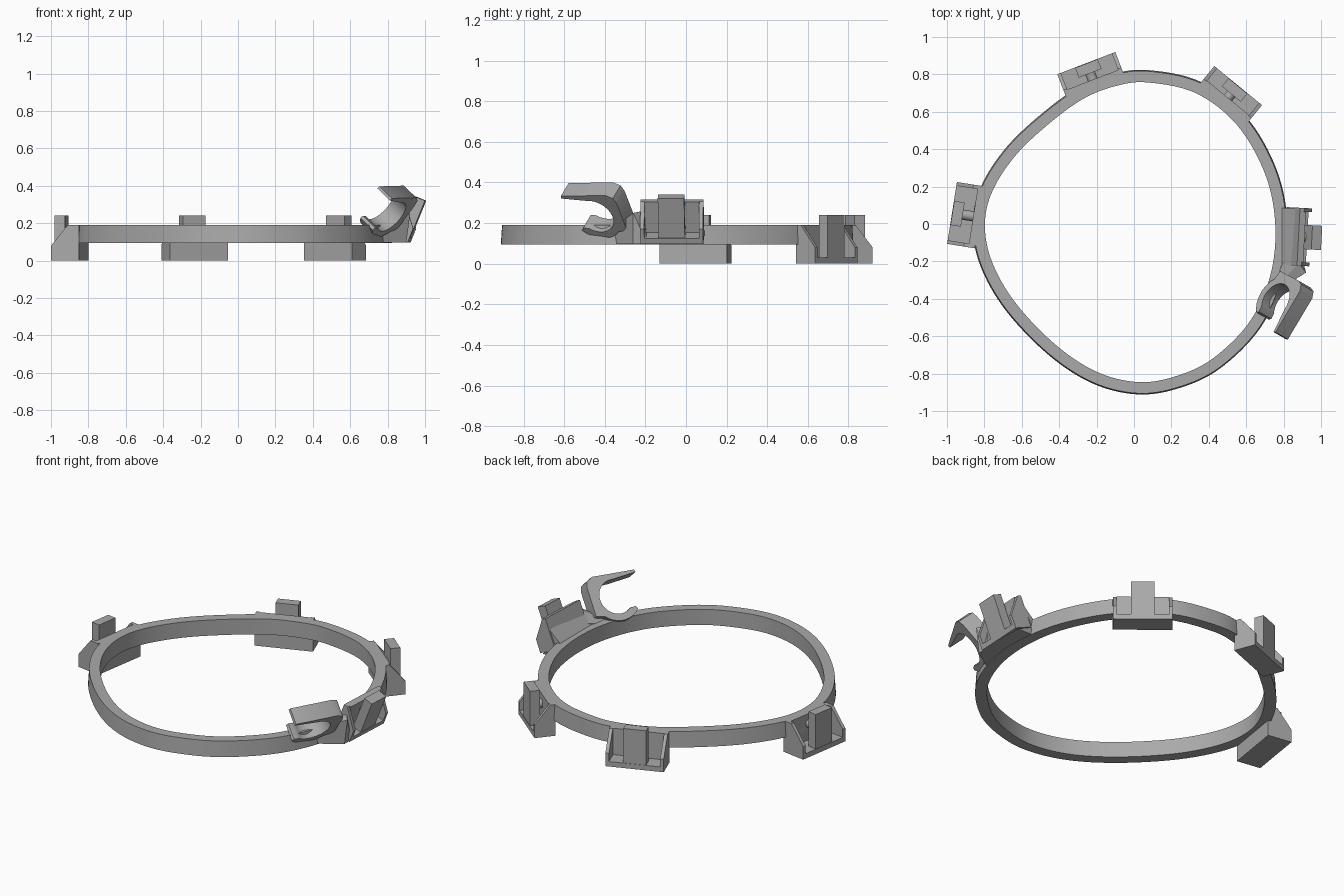
import bpy, bmesh, math
from mathutils import Vector, Matrix

cube = bpy.data.objects.get("Cube")
if cube:
    bpy.data.objects.remove(cube, do_unlink=True)

grey = bpy.data.materials.new("plain grey")
grey.use_nodes = True
grey.diffuse_color = (0.4, 0.4, 0.4, 1)
grey.node_tree.nodes["Principled BSDF"].inputs["Base Color"].default_value = (0.4, 0.4, 0.4, 1)


def finish(name, bm, smooth=False):
    bmesh.ops.recalc_face_normals(bm, faces=bm.faces)
    mesh = bpy.data.meshes.new(name)
    bm.to_mesh(mesh)
    bm.free()
    mesh.materials.append(grey)
    obj = bpy.data.objects.new(name, mesh)
    bpy.context.collection.objects.link(obj)
    if smooth:
        bpy.ops.object.select_all(action='DESELECT')
        obj.select_set(True)
        bpy.context.view_layer.objects.active = obj
        bpy.ops.object.shade_smooth_by_angle(angle=math.radians(35))
    return obj


def prism(bm, profile, low, high, frame):
    """Extrude a 2D profile along the third axis of the frame."""
    a = [bm.verts.new(frame @ Vector((p[0], p[1], low))) for p in profile]
    b = [bm.verts.new(frame @ Vector((p[0], p[1], high))) for p in profile]
    bm.faces.new(a)
    bm.faces.new(b[::-1])
    for i in range(len(a)):
        j = (i + 1) % len(a)
        bm.faces.new((a[i], b[i], b[j], a[j]))


def axes(origin, u, v, w):
    m = Matrix((u, v, w)).transposed().to_4x4()
    m.translation = origin
    return m


# Ring: smooth closed outline, offset outward for the wall
outline = [(.07, .757), (.33, .70), (.55, .53), (.70, .27), (.755, 0), (.73, -.27),
           (.62, -.52), (.42, -.72), (.22, -.815), (.02, -.845), (-.2, -.79),
           (-.42, -.645), (-.635, -.42), (-.76, -.2), (-.797, 0), (-.755, .18),
           (-.63, .37), (-.45, .54), (-.27, .67), (-.1, .737)]
pts = [Vector(p) for p in outline]
n = len(pts)
curve = []
for i in range(n):
    p0, p1, p2, p3 = (pts[(i + k - 1) % n] for k in range(4))
    for s in range(8):
        t = s / 8
        curve.append(0.5 * (2 * p1 + (p2 - p0) * t + (2 * p0 - 5 * p1 + 4 * p2 - p3) * t * t
                            + (3 * p1 - p0 - 3 * p2 + p3) * t ** 3))
bm = bmesh.new()
section = [(0, .095), (.066, .095), (.06, .19), (0, .19)]
rows = []
for i, p in enumerate(curve):
    d = (curve[(i + 1) % len(curve)] - curve[i - 1]).normalized()
    out = Vector((-d.y, d.x))
    rows.append([bm.verts.new((p.x + out.x * r, p.y + out.y * r, z)) for r, z in section])
for i, row in enumerate(rows):
    nxt = rows[(i + 1) % len(rows)]
    for k in range(4):
        m = (k + 1) % 4
        bm.faces.new((row[k], row[m], nxt[m], nxt[k]))
finish("ring", bm, True)


# Bracket: open pocket with gusset ends, upright catch plate and rod
def bracket(name, origin, angle, depth, length, tilt=0):
    frame = (Matrix.Translation(origin) @ Matrix.Rotation(math.radians(angle), 4, 'Z')
             @ Matrix.Rotation(math.radians(tilt), 4, 'Y'))
    # profile axes: outward, up; extrusion runs along the tangent
    side = frame @ axes((0, 0, 0), (1, 0, 0), (0, 0, 1), (0, -1, 0))
    h = length / 2
    bm = bmesh.new()
    gusset = [(-depth, 0), (0, 0), (0, .08), (-.09, .19), (-depth, .19)]
    for s in (-1, 1):
        prism(bm, gusset, *sorted((s * h, s * (h - .02))), side)
    tray = [(-depth, 0), (0, 0), (0, .03), (-depth + .035, .03),
            (-depth + .035, .19), (-depth, .19)]
    prism(bm, tray, -h + .02, h - .02, side)
    finish(name + "_bracket", bm)
    bm = bmesh.new()
    prism(bm, [(-.058, .02), (-.002, .02), (-.002, .24), (-.058, .24)], -.065, .065, side)
    finish(name + "_catch_plate", bm)
    bm = bmesh.new()
    rod = frame @ Matrix.Translation((-depth / 2 - .01, 0, .13)) @ Matrix.Rotation(math.pi / 2, 4, 'Y')
    bmesh.ops.create_cone(bm, cap_ends=True, segments=24, radius1=.027, radius2=.027,
                          depth=depth - .04, matrix=rod)
    finish(name + "_rod", bm, True)


bracket("right", (-.973, .059, 0), 171, .15, .335)
bracket("back_right", (-.255, .86, 0), 111, .13, .332)
bracket("back_left", (.557, .74, 0), 50.7, .12, .33)
bracket("left_tilted", (.915, -.07, .097), -3, .115, .31, 22)

# Wedge joining the tilted bracket to the ring
bm = bmesh.new()
wedge = [(.77, .097), (.908, .097), (.808, .142), (.86, .255), (.79, .19)]
prism(bm, wedge, -.085, .22, axes((0, 0, 0), (1, 0, 0), (0, 0, 1), (0, -1, 0)))
finish("tilted_bracket_wedge", bm)

# Hook: C-shaped clip leaning outward and opening forward
lean = math.radians(40)
u = Vector((-.5, -.866, 0))
h = Vector((.866, -.5, 0))
v = h * math.sin(lean) + Vector((0, 0, math.cos(lean)))
centre = Vector((.79, -.43, .265))
hook_frame = axes(centre, u, v, u.cross(v))


def arc(radius, start, end, steps):
    for i in range(steps + 1):
        a = math.radians(start + (end - start) * i / steps)
        yield (radius * math.cos(a), radius * math.sin(a))


hook = [(.15, .115), (.145, .13), (-.11, .135), (-.145, .115), (-.155, .08), (-.15, -.09)]
hook += list(arc(.14, 225, 308, 8))
hook += [(.105, -.09), (.095, -.075)]
hook += list(arc(.1, 310, 85, 24))
bm = bmesh.new()
prism(bm, hook, -.05, .05, hook_frame)
finish("hook", bm, True)

# Support: solid web from the ring and bracket up to the hook's back
bm = bmesh.new()
web = [(.69, -.40, .097), (.78, -.19, .097), (.9, -.19, .097), (.9, -.26, .097),
       (.72, -.38, .16), (.8, -.20, .2), (.88, -.21, .26), (.92, -.26, .25)]
bmesh.ops.convex_hull(bm, input=[bm.verts.new(p) for p in web])
finish("hook_support", bm)
